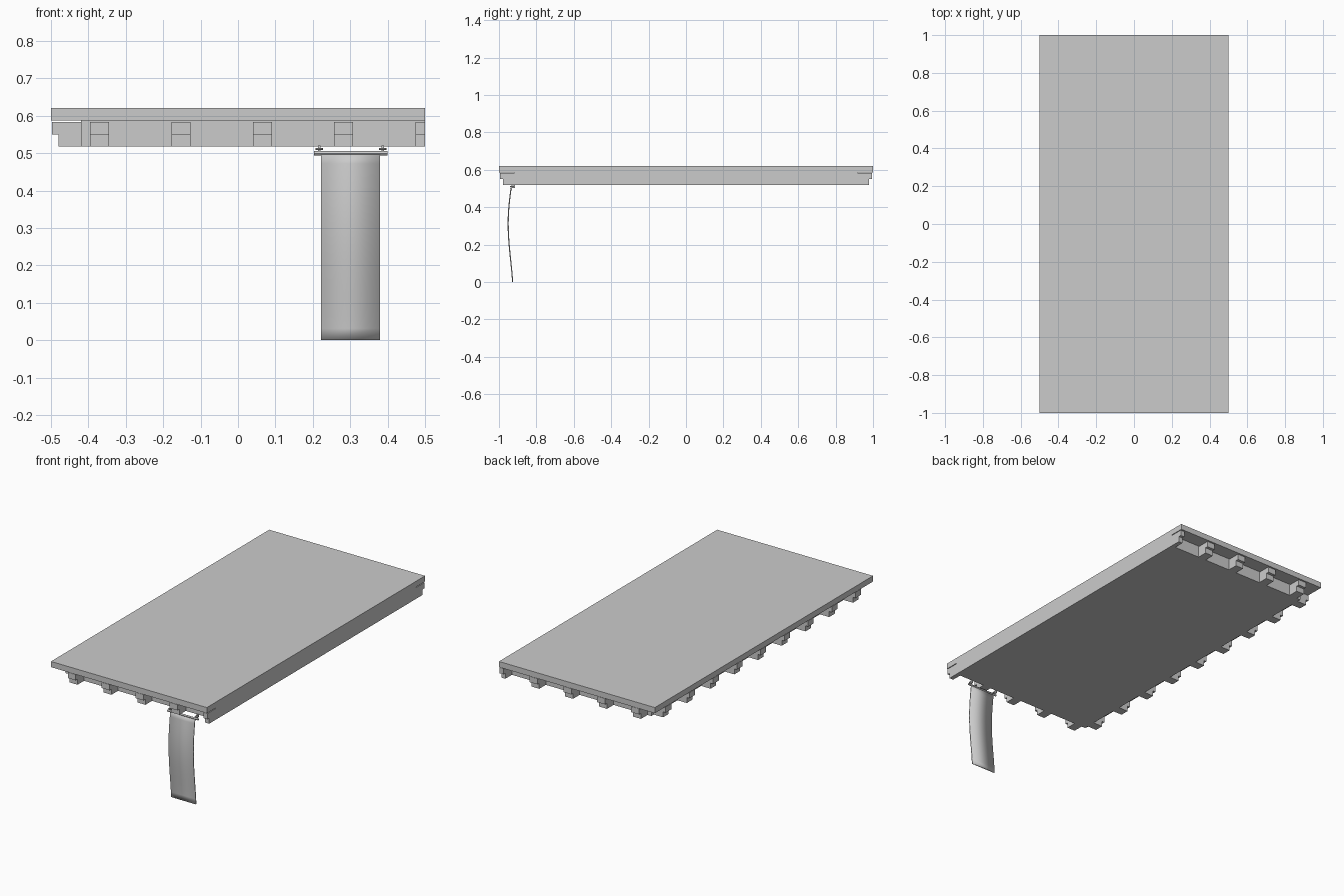
import bpy, bmesh, math

if "Cube" in bpy.data.objects:
    bpy.data.objects.remove(bpy.data.objects["Cube"])

def mesh_object(name, bm):
    bmesh.ops.recalc_face_normals(bm, faces=bm.faces)
    me = bpy.data.meshes.new(name)
    bm.to_mesh(me)
    bm.free()
    ob = bpy.data.objects.new(name, me)
    bpy.context.collection.objects.link(ob)
    return ob

def add_box(bm, x0, x1, y0, y1, z0, z1):
    v = bmesh.ops.create_cube(bm, size=1)["verts"]
    for p in v:
        p.co = ((x0 + x1) / 2 + p.co.x * (x1 - x0),
                (y0 + y1) / 2 + p.co.y * (y1 - y0),
                (z0 + z1) / 2 + p.co.z * (z1 - z0))

def extrude(name, profile, place, a, b):
    """Closed 2D profile swept between a and b; place maps (u, v, t) to xyz."""
    bm = bmesh.new()
    ends = [[bm.verts.new(place(u, v, t)) for u, v in profile] for t in (a, b)]
    n = len(profile)
    for i in range(n):
        j = (i + 1) % n
        bm.faces.new((ends[0][i], ends[0][j], ends[1][j], ends[1][i]))
    bm.faces.new(ends[0])
    bm.faces.new(ends[1])
    return mesh_object(name, bm)

# Roof slab with overhanging edge
bm = bmesh.new()
add_box(bm, -0.5, 0.5, -1, 1, 0.587, 0.62)
mesh_object("roof_slab", bm)

# Recessed frieze under the slab, flush on the right side
bm = bmesh.new()
add_box(bm, -0.42, 0.5, -0.918, 0.918, 0.518, 0.587)
mesh_object("frieze", bm)

# Stepped brackets: u = projection from the frieze, v = height
STEP, HALF = 0.2175, 0.0255
bracket = [(0, 0.518), (0.06, 0.518), (0.06, 0.55), (0.077, 0.55),
           (0.077, 0.583), (0, 0.583)]
for side, label in ((-1, "front"), (1, "back")):
    for i in range(5):
        x = -0.37 + i * STEP
        extrude(f"{label}_bracket_{i + 1}", bracket,
                lambda u, v, t: (t, side * (0.918 + u), v),
                x - HALF, min(x + HALF, 0.5))
for i in range(9):
    y = (i - 4) * STEP
    extrude(f"left_bracket_{i + 1}", bracket,
            lambda u, v, t: (-0.42 - u, t, v), y - HALF, y + HALF)

# Hanging cloth banner with a gentle wave
bm = bmesh.new()
N = 16
rows = []
for i in range(N + 1):
    s = i / N
    y = -0.927 - 0.008 * s - 0.019 * math.sin(math.pi * s ** 1.3)
    rows.append([bm.verts.new((x, y, 0.503 * s)) for x in (0.222, 0.38)])
for a, b in zip(rows, rows[1:]):
    bm.faces.new((a[0], a[1], b[1], b[0]))
banner = mesh_object("banner_cloth", bm)
banner.modifiers.new("thickness", "SOLIDIFY").thickness = 0.006
banner.modifiers["thickness"].offset = 0
for p in banner.data.polygons:
    p.use_smooth = True

# Banner rod
bpy.ops.mesh.primitive_cylinder_add(vertices=12, radius=0.0055, depth=0.197,
    location=(0.3015, -0.935, 0.4995), rotation=(0, math.pi / 2, 0))
bpy.context.object.name = "banner_rod"
bpy.ops.object.shade_smooth_by_angle()

# Rings holding the rod to the frieze
for i, x in enumerate((0.217, 0.387)):
    bpy.ops.mesh.primitive_torus_add(major_segments=16, minor_segments=8,
        major_radius=0.0075, minor_radius=0.003,
        location=(x, -0.932, 0.511))
    bpy.context.object.name = f"banner_ring_{i + 1}"
    bpy.ops.object.shade_smooth_by_angle()
    bm = bmesh.new()
    add_box(bm, x - 0.003, x + 0.003, -0.933, -0.915, 0.503, 0.521)
    mesh_object(f"banner_hook_{i + 1}", bm)
